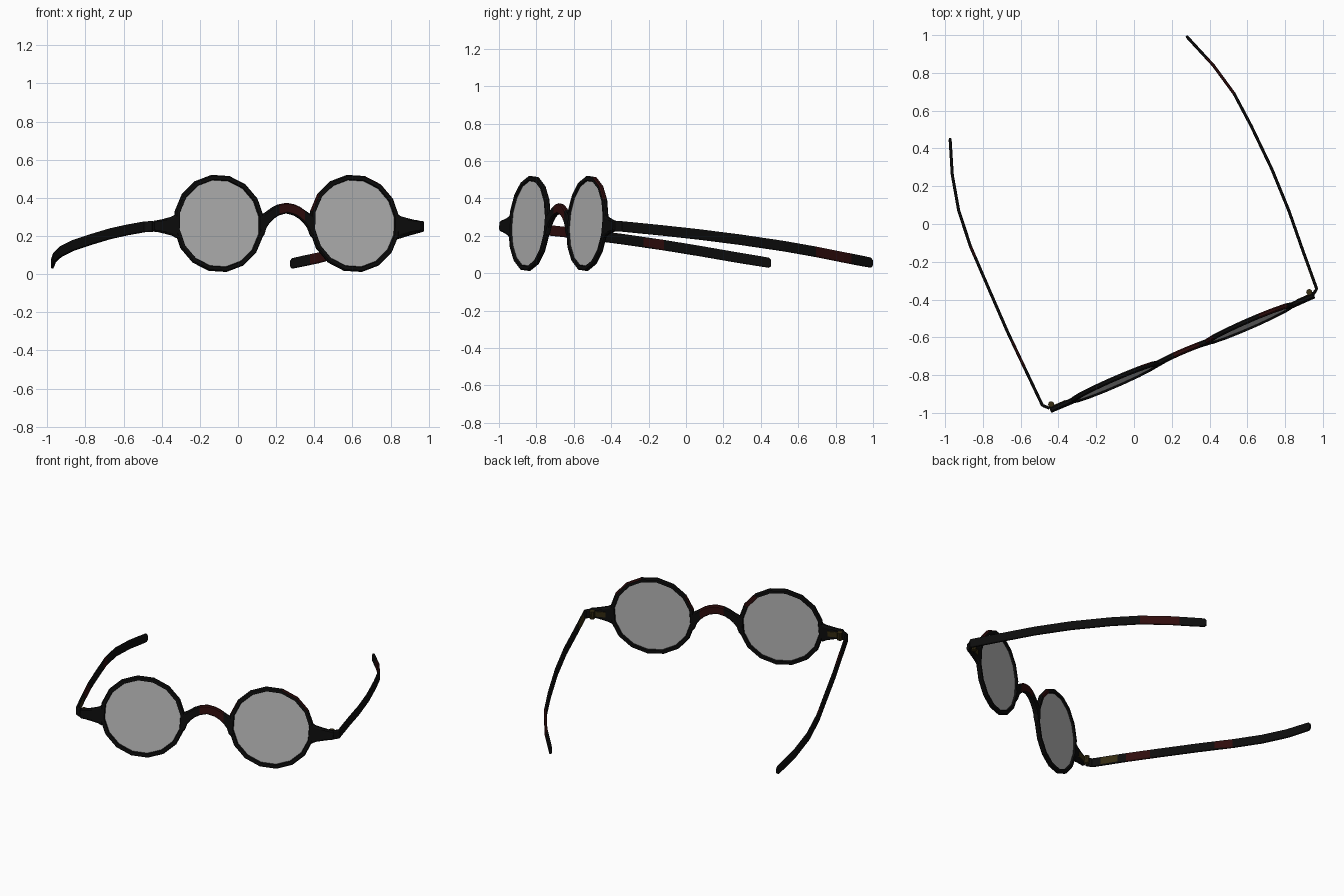
import bpy, bmesh, math
from mathutils import Vector, Matrix

if "Cube" in bpy.data.objects:
    bpy.data.objects.remove(bpy.data.objects["Cube"])


def mat(name, rgb):
    m = bpy.data.materials.new(name)
    m.diffuse_color = (*rgb, 1)
    m.use_nodes = True
    m.node_tree.nodes["Principled BSDF"].inputs["Base Color"].default_value = m.diffuse_color
    return m


BLACK = mat("black_shell", (0.004, 0.004, 0.004))
RED = mat("dark_red_mottle", (0.030, 0.004, 0.004))
BRASS = mat("dark_brass", (0.036, 0.025, 0.006))
GREY = mat("lens_grey", (0.50, 0.50, 0.50))

# Front frame: turned about z, leaning slightly back
FRONT = (Matrix.Translation((0.255, -0.682, 0.266))
         @ Matrix.Rotation(math.radians(23.5), 4, 'Z')
         @ Matrix.Rotation(math.radians(-4), 4, 'X'))
LENS_X, RIM_R, SIDES = 0.387, 0.257, 16
OCT = [(1, .5), (.5, 1), (-.5, 1), (-1, .5), (-1, -.5), (-.5, -1), (.5, -1), (1, -.5)]


def finish(name, bm, mats, rule=None, matrix=None):
    bmesh.ops.recalc_face_normals(bm, faces=bm.faces)
    if rule:
        for f in bm.faces:
            f.material_index = rule(f.calc_center_median(), f.normal)
    me = bpy.data.meshes.new(name)
    bm.to_mesh(me)
    bm.free()
    for m in mats:
        me.materials.append(m)
    ob = bpy.data.objects.new(name, me)
    bpy.context.collection.objects.link(ob)
    if matrix:
        ob.matrix_world = matrix
    return ob


def skin(bm, rings, closed=False):
    n = len(rings[0])
    pairs = list(zip(rings, rings[1:] + rings[:1])) if closed else list(zip(rings, rings[1:]))
    for a, b in pairs:
        for i in range(n):
            j = (i + 1) % n
            bm.faces.new((a[i], a[j], b[j], b[i]))
    if not closed:
        bm.faces.new(rings[0])
        bm.faces.new(rings[-1])


def loft(name, stations, mats, rule=None, matrix=None, chamfer=True):
    """Stations are (centre, half thickness, half height); sections stay upright."""
    bm = bmesh.new()
    rings = []
    pts = [Vector(s[0]) for s in stations]
    for k, (c, hw, hh) in enumerate(stations):
        t = pts[min(k + 1, len(pts) - 1)] - pts[max(k - 1, 0)]
        side = Vector((-t.y, t.x, 0)).normalized()
        sec = [(a * hw, b * hh) for a, b in OCT]
        if chamfer:
            sec = [(a * hw, b * hh if abs(b) == 1 else math.copysign(hh * .78, b)) for a, b in OCT]
        rings.append([bm.verts.new(pts[k] + side * a + Vector((0, 0, b))) for a, b in sec])
    skin(bm, rings)
    return finish(name, bm, mats, rule, matrix)


def rim(name, x, rule):
    bm = bmesh.new()
    prof = [(RIM_R, -.006), (RIM_R, .006), (RIM_R - .006, .013), (RIM_R - .024, .013),
            (RIM_R - .029, 0), (RIM_R - .024, -.013), (RIM_R - .006, -.013)]
    rings = []
    for i in range(SIDES):
        a = math.tau * (i + .35) / SIDES
        rings.append([bm.verts.new((r * math.cos(a), y, r * math.sin(a))) for r, y in prof])
    skin(bm, rings, closed=True)
    return finish(name, bm, [BLACK, RED], rule, FRONT @ Matrix.Translation((x, 0, 0)))


def lens(name, x):
    bm = bmesh.new()
    rot = Matrix.Rotation(math.radians(90), 4, 'X')
    bmesh.ops.create_cone(bm, cap_ends=True, segments=SIDES * 2, radius1=RIM_R - .022,
                          radius2=RIM_R - .022, depth=.006, matrix=rot)
    return finish(name, bm, [GREY], None, FRONT @ Matrix.Translation((x, 0, 0)))


def box(name, loc, size, matrix):
    bm = bmesh.new()
    bmesh.ops.create_cube(bm, size=1, matrix=Matrix.LocRotScale(Vector(loc), None, Vector(size)))
    return finish(name, bm, [BRASS], None, matrix)


# Rims with red flecks chosen by angle
def angle(c):
    return math.degrees(math.atan2(c.z, c.x))


rim("rim_left", -LENS_X, lambda c, n: int(28 < angle(c) < 62 and n.y > 0.3))
rim("rim_right", LENS_X, lambda c, n: int((60 < angle(c) < 85 or 138 < angle(c) < 168
                                           or 25 < angle(c) < 45)
                                          and n.dot(Vector((c.x, 0, c.z))) > 0.03))
lens("lens_left", -LENS_X)
lens("lens_right", LENS_X)

# Saddle bridge: (x, top, bottom), mirrored about the middle
half = [(.155, .035, -.085), (.132, .052, -.06), (.12, .058, -.025), (.10, .071, .002),
        (.075, .087, .024), (.045, .100, .042)]
outline = [(-x, t, b) for x, t, b in half] + [(0, .108, .053)] + half[::-1]
loft("bridge", [((x, 0, (t + b) / 2), .014, (t - b) / 2) for x, t, b in outline],
     [BLACK, RED], lambda c, n: int(-.03 < c.x < .09 and n.z > -0.1), FRONT)

# End pieces, hinge plates and hinge barrels
for s, side in ((-1, "left"), (1, "right")):
    ends = [(.632, .062), (.655, .050), (.69, .041), (.73, .032), (.755, .029), (.762, .022)]
    loft("end_piece_" + side, [((s * x, 0, -.014), .013, h) for x, h in ends],
         [BLACK], None, FRONT)
    box("hinge_plate_" + side, (s * .705, .014, -.014), (.075, .007, .034), FRONT)
    bm = bmesh.new()
    bmesh.ops.create_cone(bm, cap_ends=True, segments=10, radius1=.016, radius2=.016, depth=.05)
    finish("hinge_barrel_" + side, bm, [BRASS], None,
           FRONT @ Matrix.Translation((s * .745, .026, -.014)))


# Temples: path points, each segment cut in four so flecks follow short bands
def temple(name, path, rule):
    pts = [Vector(p) for p in path]
    st = []
    for a, b in zip(pts, pts[1:]):
        st += [(a.lerp(b, k / 4), .008, .028) for k in range(4)]
    d = (pts[-1] - pts[-2]).normalized()
    st += [(pts[-1] - d * .012, .008, .027), (pts[-1], .006, .017)]
    loft(name, st[:-3] + st[-2:], [BLACK, RED, BRASS], rule)


def right_rule(c, n):
    if c.y < -.2 and c.y > -.31 and n.x < -.8:
        return 2
    return int(.69 < c.y < .79 or .81 < c.y < .88)


def left_rule(c, n):
    if -.93 < c.y < -.83 and n.x > .8:
        return 2
    return int((-.76 < c.y < -.62 or -.2 < c.y < -.10) and n.x > -.5)


temple("temple_right", [(.945, -.378, .25), (.967, -.343, .25), (.89, -.13, .229),
                        (.82, .07, .207), (.73, .29, .179), (.62, .52, .145),
                        (.53, .69, .115), (.42, .84, .085), (.277, .995, .055)], right_rule)
temple("temple_left", [(-.448, -.975, .25), (-.485, -.96, .249), (-.58, -.76, .232),
                       (-.67, -.57, .212), (-.77, -.34, .182), (-.865, -.12, .150),
                       (-.928, .07, .119), (-.962, .26, .086), (-.974, .455, .054)], left_rule)
